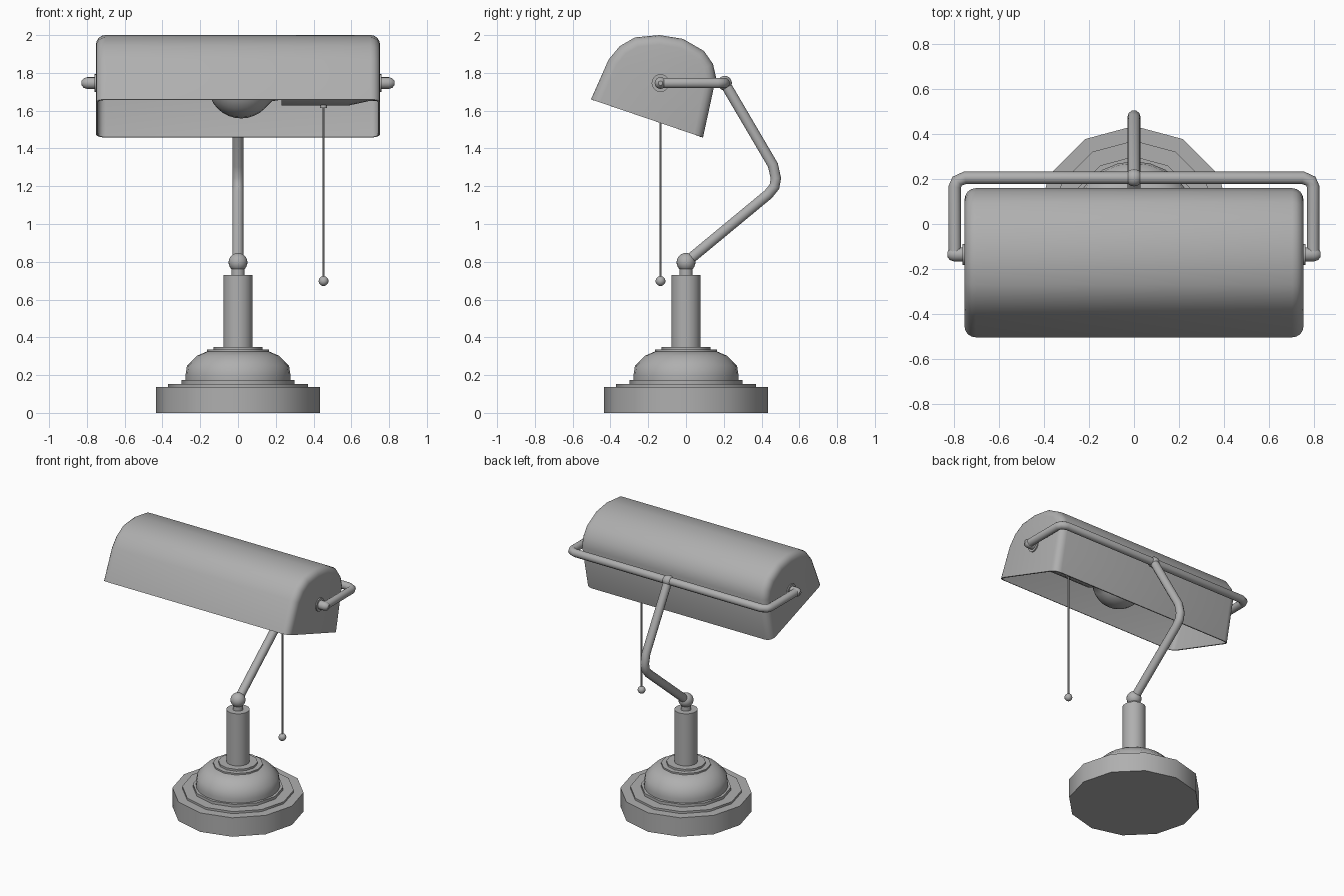
import bpy, bmesh, math
from mathutils import Matrix, Vector

cube = bpy.data.objects.get("Cube")
if cube:
    bpy.data.objects.remove(cube, do_unlink=True)

GREY = (0.43, 0.43, 0.43, 1)
grey = bpy.data.materials.new("plain_grey")
grey.use_nodes = True
grey.diffuse_color = GREY
grey.node_tree.nodes["Principled BSDF"].inputs["Base Color"].default_value = GREY

PIVOT_Y, PIVOT_Z = -0.135, 1.746
BACK_Y = 0.205
ALONG_X = Matrix.Rotation(math.pi / 2, 4, 'Y')


def finish(obj, angle=40):
    """Colour the part and smooth it, keeping hard edges."""
    bpy.ops.object.select_all(action='DESELECT')
    obj.select_set(True)
    bpy.context.view_layer.objects.active = obj
    if obj.type == 'CURVE' or obj.modifiers:
        bpy.ops.object.convert(target='MESH')
        obj = bpy.context.view_layer.objects.active
    obj.data.materials.clear()
    obj.data.materials.append(grey)
    bpy.ops.object.shade_smooth_by_angle(angle=math.radians(angle))


def add_mesh(name, bm):
    bmesh.ops.recalc_face_normals(bm, faces=bm.faces)
    mesh = bpy.data.meshes.new(name)
    bm.to_mesh(mesh)
    bm.free()
    obj = bpy.data.objects.new(name, mesh)
    bpy.context.collection.objects.link(obj)
    return obj


def lathe(name, profile, sides, matrix=Matrix()):
    """Closed turned part from (radius, height) pairs."""
    bm = bmesh.new()
    rings = []
    for r, h in profile:
        turn = [2 * math.pi * i / sides for i in range(sides)]
        rings.append([bm.verts.new(matrix @ Vector((r * math.cos(a), r * math.sin(a), h)))
                      for a in turn])
    for low, high in zip(rings, rings[1:]):
        for i in range(sides):
            j = (i + 1) % sides
            bm.faces.new((low[i], low[j], high[j], high[i]))
    bm.faces.new(rings[0])
    bm.faces.new(rings[-1])
    finish(add_mesh(name, bm))


def ball(name, centre, radius):
    bm = bmesh.new()
    bmesh.ops.create_uvsphere(bm, u_segments=20, v_segments=12, radius=radius,
                              matrix=Matrix.Translation(centre))
    finish(add_mesh(name, bm))


def rod(name, points, radius):
    curve = bpy.data.curves.new(name, 'CURVE')
    curve.dimensions = '3D'
    curve.bevel_depth = radius
    curve.bevel_resolution = 3
    curve.use_fill_caps = True
    spline = curve.splines.new('POLY')
    spline.points.add(len(points) - 1)
    for p, co in zip(spline.points, points):
        p.co = (*co, 1)
    obj = bpy.data.objects.new(name, curve)
    bpy.context.collection.objects.link(obj)
    finish(obj, 50)


# Stepped twelve-sided foot
lathe("foot", [(0.435, 0), (0.435, 0.138), (0.37, 0.138), (0.37, 0.153),
               (0.30, 0.153), (0.30, 0.173)], 12)
# Domed cover, collar rings and post
lathe("dome", [(0.278, 0.173), (0.278, 0.2), (0.27, 0.25), (0.218, 0.302),
               (0.165, 0.325)], 24)
lathe("collar", [(0.165, 0.32), (0.165, 0.336), (0.13, 0.336), (0.13, 0.35)], 12)
lathe("post", [(0.077, 0.34), (0.077, 0.73)], 24)
lathe("neck", [(0.035, 0.725), (0.035, 0.78)], 16)
ball("lower_joint", (0, 0, 0.797), 0.05)

# Bent arm and rear joint
rod("arm", [(0, 0, 0.797), (0, 0.435, 1.157), (0, 0.468, 1.197), (0, 0.476, 1.242),
            (0, 0.46, 1.312), (0, BACK_Y, PIVOT_Z)], 0.029)
ball("upper_joint", (0, BACK_Y, PIVOT_Z), 0.038)

# Bracket wrapping round the back of the shade
half = [(0.795, PIVOT_Y), (0.795, 0.165), (0.785, 0.19), (0.75, BACK_Y)]
path = half + [(-x, y) for x, y in reversed(half)]
rod("bracket", [(x, y, PIVOT_Z) for x, y in path], 0.028)
for side, s in (("left", 1), ("right", -1)):
    at = Matrix.Translation((0, PIVOT_Y, PIVOT_Z)) @ Matrix.Scale(s, 4, (1, 0, 0)) @ ALONG_X
    lathe(side + "_washer", [(0.047, 0.74), (0.047, 0.76)], 20, at)
    lathe(side + "_pivot", [(0.031, 0.74), (0.031, 0.8), (0.025, 0.817), (0.012, 0.828)], 16, at)

# Hollow shade: prism with rounded ends, open underneath
outline = [(-0.503, 1.66), (-0.41, 1.87), (-0.35, 1.942), (-0.27, 1.988), (-0.14, 2.0),
           (-0.016, 1.98), (0.095, 1.916), (0.143, 1.847), (0.159, 1.776), (0.09, 1.458)]
bm = bmesh.new()
ends = [[bm.verts.new((x, y, z)) for y, z in outline] for x in (-0.752, 0.752)]
for ring in ends:
    bm.faces.new(ring)
for a, b, c, d in zip(ends[0], ends[0][1:], ends[1][1:], ends[1]):
    bm.faces.new((a, b, c, d))
bottom = bm.faces.new((ends[0][0], ends[0][-1], ends[1][-1], ends[1][0]))
rim = set(bottom.edges)
corners = [e for e in bm.edges if e not in rim
           and abs(e.verts[0].co.x - e.verts[1].co.x) < 0.01]
bmesh.ops.recalc_face_normals(bm, faces=bm.faces)
bmesh.ops.bevel(bm, geom=corners, offset=0.05, segments=4, profile=0.5,
                affect='EDGES', clamp_overlap=False)
bm.normal_update()
down = Vector((0, -0.202, -0.593)).normalized()
bmesh.ops.delete(bm, geom=[f for f in bm.faces if f.normal.dot(down) > 0.99],
                 context='FACES_ONLY')
shade = add_mesh("shade", bm)
# Wall thickness grows inward, whichever way the open shell's faces point
top_face = max(shade.data.polygons, key=lambda f: f.center.z)
wall = shade.modifiers.new("wall", 'SOLIDIFY')
wall.thickness = 0.01
wall.offset = -1 if top_face.normal.z > 0 else 1
finish(shade)

# Bulb and socket lying along the shade
inside = Matrix.Translation((0, PIVOT_Y, 1.735)) @ ALONG_X
R, CX = 0.176, 0.017
bulb = [(max(R * math.sin(a), 0.002), CX - R * math.cos(a))
        for a in (math.pi * i / 16 for i in range(13))]
lathe("bulb", bulb + [(0.085, 0.18), (0.075, 0.24)], 24, inside)
lathe("socket", [(0.108, 0.23), (0.108, 0.585), (0.085, 0.69), (0.085, 0.742)], 20, inside)

# Pull cord with its bead
cord = Matrix.Translation((0.453, PIVOT_Y, 0))
lathe("cord_mount", [(0.018, 1.615), (0.018, 1.65)], 12, cord)
lathe("pull_cord", [(0.006, 0.7), (0.006, 1.64)], 8, cord)
ball("cord_bead", (0.453, PIVOT_Y, 0.698), 0.026)
